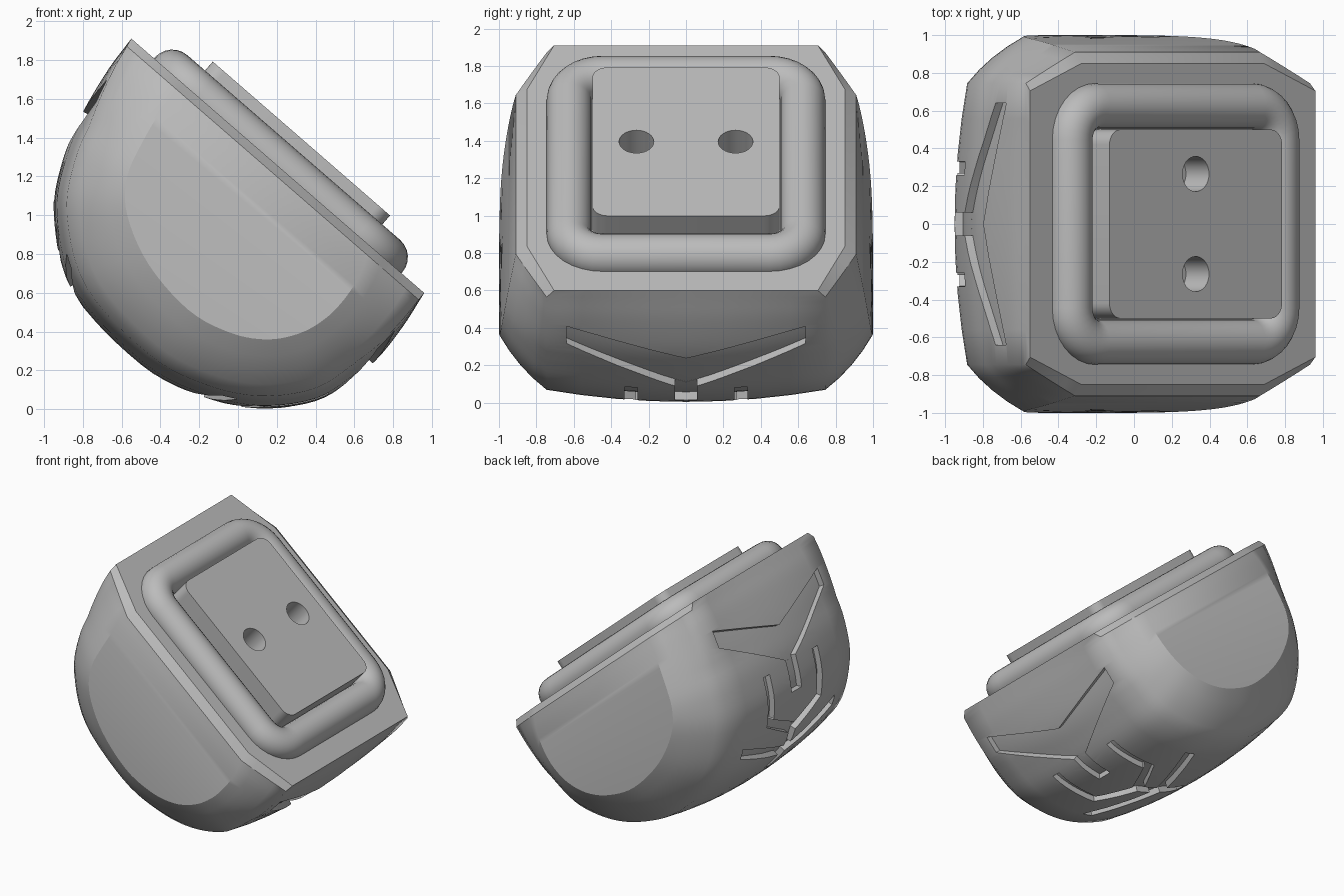
import bpy, bmesh, math
from mathutils import Matrix, Vector

if "Cube" in bpy.data.objects:
    bpy.data.objects.remove(bpy.data.objects["Cube"])

# Everything is built with the flat face up, then tilted into place
TILT = Matrix.Translation((0.205, 0, 1.255)) @ Matrix.Rotation(0.715, 4, 'Y')

grey = bpy.data.materials.new("neutral_grey")
grey.use_nodes = True
grey.diffuse_color = (0.5, 0.5, 0.5, 1)
grey.node_tree.nodes["Principled BSDF"].inputs["Base Color"].default_value = (0.5, 0.5, 0.5, 1)


def add_object(name, bm):
    bmesh.ops.recalc_face_normals(bm, faces=bm.faces)
    mesh = bpy.data.meshes.new(name)
    bm.to_mesh(mesh)
    bm.free()
    mesh.materials.append(grey)
    obj = bpy.data.objects.new(name, mesh)
    bpy.context.collection.objects.link(obj)
    obj.matrix_world = TILT
    return obj


def activate(obj):
    bpy.ops.object.select_all(action='DESELECT')
    obj.select_set(True)
    bpy.context.view_layer.objects.active = obj


def carve(obj, cutter):
    cutter.hide_render = True
    mod = obj.modifiers.new("carve", 'BOOLEAN')
    mod.operation, mod.object, mod.solver = 'DIFFERENCE', cutter, 'EXACT'
    mod.use_self = True
    activate(obj)
    bpy.ops.object.modifier_apply(modifier=mod.name)
    bpy.data.objects.remove(cutter)


def smooth(obj):
    activate(obj)
    bpy.ops.object.shade_smooth_by_angle(angle=math.radians(30))


def spline(points, steps=5):
    pts = [Vector(p) for p in points]
    pts = [2 * pts[0] - pts[1]] + pts + [2 * pts[-1] - pts[-2]]
    out = []
    for a, b, c, d in zip(pts, pts[1:], pts[2:], pts[3:]):
        for i in range(steps):
            t = i / steps
            out.append(0.5 * (2 * b + (c - a) * t + (2 * a - 5 * b + 4 * c - d) * t ** 2
                              + (3 * b - a - 3 * c + d) * t ** 3))
    return out + [pts[-2]]


def rimmed(x, points):
    """Outline with one extra point at each end for the rim chamfer."""
    return [Vector((-x, 0))] + spline(points) + [Vector((x, 0))]


# Shell outlines as (along, depth): middle ridge, and edge of the side panels
outer = rimmed(1, [(-.997, .045), (-.985, .2), (-.94, .45), (-.864, .69), (-.705, .949),
                   (-.368, 1.186), (.139, 1.236), (.47, 1.16), (.74, 1.013), (.943, .789),
                   (1.015, .568), (1.04, .4), (1.03, .2), (1.007, .045)])
inner = rimmed(.64, [(-.645, .045), (-.645, .15), (-.61, .35), (-.55, .55), (-.42, .70),
                     (-.17, .82), (.14, .863), (.38, .81), (.545, .712), (.65, .58),
                     (.70, .44), (.71, .3), (.69, .15), (.65, .045)])
count = len(outer)


def swell(depth):
    return min(1, max(0, depth) / 0.5)


def station(i):
    """Cross-section of the shell, from one side panel to the other."""
    o, n = outer[i], inner[i]
    w = swell(o.y)
    y_edge, k_edge = 0.745, 0.18 * w
    y_side = 0.9 + 0.1 * (1 - (1 - n.y / 0.86) ** 2)
    if i in (0, count - 1):
        y_edge, y_side = 0.705, 0.85
    half = [(k_edge * f * f, y_edge * f) for f in (0.25, 0.5, 0.75, 1)]
    km, ym = (k_edge + 1) / 2 - 0.09 * w, (y_edge + y_side) / 2 + 0.025 * w
    for t in (0.25, 0.5, 0.75, 1):
        a, b, c = (1 - t) ** 2, 2 * t * (1 - t), t * t
        half.append((a * k_edge + b * km + c, a * y_edge + b * ym + c * y_side))
    row = [(k, -y) for k, y in reversed(half)] + [(0, 0)] + half
    return [(o.x + (n.x - o.x) * k, y, -(o.y + (n.y - o.y) * k)) for k, y in row]


# Shell body
bm = bmesh.new()
rows = [[bm.verts.new(p) for p in station(i)] for i in range(count)]
for r, s in zip(rows, rows[1:]):
    for j in range(len(r) - 1):
        bm.faces.new((r[j], r[j + 1], s[j + 1], s[j]))
for j in (0, -1):
    for i in range((count - 1) // 2):
        loop = [rows[i][j], rows[i + 1][j], rows[-2 - i][j], rows[-1 - i][j]]
        loop = list(dict.fromkeys(loop))
        if len(loop) > 2:
            bm.faces.new(loop)
bm.faces.new(rows[0] + rows[-1][::-1])
body = add_object("shell_body", bm)

# Distance along the ridge, for placing the grooves
arc = [0]
for a, b in zip(outer, outer[1:]):
    arc.append(arc[-1] + (b - a).length)
length = arc[-1]


def on_shell(s, y, lift):
    i = max(j for j in range(count - 1) if arc[j] <= s)
    t = (s - arc[i]) / (arc[i + 1] - arc[i])
    o, n = outer[i].lerp(outer[i + 1], t), inner[i].lerp(inner[i + 1], t)
    p = o.lerp(n, 0.18 * swell(o.y) * (y / 0.745) ** 2)
    before, after = outer[max(i - 1, 0)], outer[min(i + 2, count - 1)]
    tangent = (outer[i + 1] - before).lerp(after - outer[i], t).normalized()
    p = p + Vector((-tangent.y, tangent.x)) * lift
    return (p.x, y, -p.y)


def groove_piece(bm, corners, n=10):
    a, b, c, d = (Vector(p) for p in corners)
    layers = []
    for lift in (-0.045, 0.04):
        grid = []
        for i in range(n + 1):
            p, q = a.lerp(b, i / n), d.lerp(c, i / n)
            grid.append([bm.verts.new(on_shell(*p.lerp(q, j / n), lift)) for j in range(n + 1)])
        layers.append(grid)
        for i in range(n):
            for j in range(n):
                bm.faces.new((grid[i][j], grid[i + 1][j], grid[i + 1][j + 1], grid[i][j + 1]))
    low, high = ([g[i][0] for i in range(n)] + [g[n][j] for j in range(n)]
                 + [g[n - i][n] for i in range(n)] + [g[0][n - j] for j in range(n)]
                 for g in layers)
    for i in range(4 * n):
        k = (i + 1) % (4 * n)
        bm.faces.new((low[i], low[k], high[k], high[i]))


# Engraved grooves at each end: a chevron with stem, a fork around it, and a wide bar
arms = [[(.455, -.01), (.25, .64), (.38, .64), (.735, -.01)],
        [(.73, .26), (.73, .33), (1.11, .33), (1.07, .26)],
        [(1.05, .328), (1.12, .328), (1.30, -.01), (1.20, -.01)],
        [(1.41, -.01), (1.22, .56), (1.31, .56), (1.51, -.01)]]
stems = [[(.6, -.06), (.6, .06), (.94, .06), (.94, -.06)],
         [(1.22, -.04), (1.22, .04), (1.67, .04), (1.67, -.04)]]
pieces = stems + arms + [[(s, -y) for s, y in q] for q in arms]
bm = bmesh.new()
for q in pieces:
    groove_piece(bm, q)
    groove_piece(bm, [(length - s, y) for s, y in q])
carve(body, add_object("groove_cutter", bm))
smooth(body)

# Keep the long corners between ridge and sides soft
verts = body.data.vertices
for edge in body.data.edges:
    if all(0.74 < abs(verts[v].co.y) < 0.75 and verts[v].co.z < -0.04 for v in edge.vertices):
        edge.use_edge_sharp = False


def rounded_rect(hx, hy, radius, steps=8):
    pts = []
    for quarter, (sx, sy) in enumerate(((1, 1), (-1, 1), (-1, -1), (1, -1))):
        for i in range(steps + 1):
            a = math.pi / 2 * (quarter + i / steps)
            pts.append((sx * (hx - radius) + radius * math.cos(a),
                        sy * (hy - radius) + radius * math.sin(a)))
    return pts


# Padded ring around the plate
bm = bmesh.new()
tube, sides = 0.12, 24
loops = []
for i, p in enumerate(rounded_rect(0.725, 0.625, 0.18)):
    a = math.pi / 2 * (i // 9 + (i % 9) / 8)
    out = Vector((math.cos(a), math.sin(a), 0))
    centre = Vector((p[0], p[1], 0.005))
    loops.append([bm.verts.new(centre + out * tube * math.cos(b) + Vector((0, 0, tube * math.sin(b))))
                  for b in (2 * math.pi * j / sides for j in range(sides))])
for r, s in zip(loops, loops[1:] + loops[:1]):
    for j in range(sides):
        k = (j + 1) % sides
        bm.faces.new((r[j], r[k], s[k], s[j]))
smooth(add_object("padded_ring", bm))

# Raised plate with two round holes
bm = bmesh.new()
face = bm.faces.new([bm.verts.new((x, y, -0.01)) for x, y in rounded_rect(0.605, 0.5, 0.08)])
top = bmesh.ops.extrude_face_region(bm, geom=[face])["geom"]
bmesh.ops.translate(bm, verts=[v for v in top if isinstance(v, bmesh.types.BMVert)], vec=(0, 0, 0.196))
plate = add_object("raised_plate", bm)
bm = bmesh.new()
for y in (-0.265, 0.265):
    bmesh.ops.create_cone(bm, cap_ends=True, segments=32, radius1=0.093, radius2=0.093,
                          depth=0.6, matrix=Matrix.Translation((0, y, 0.1)))
carve(plate, add_object("hole_cutter", bm))
smooth(plate)
